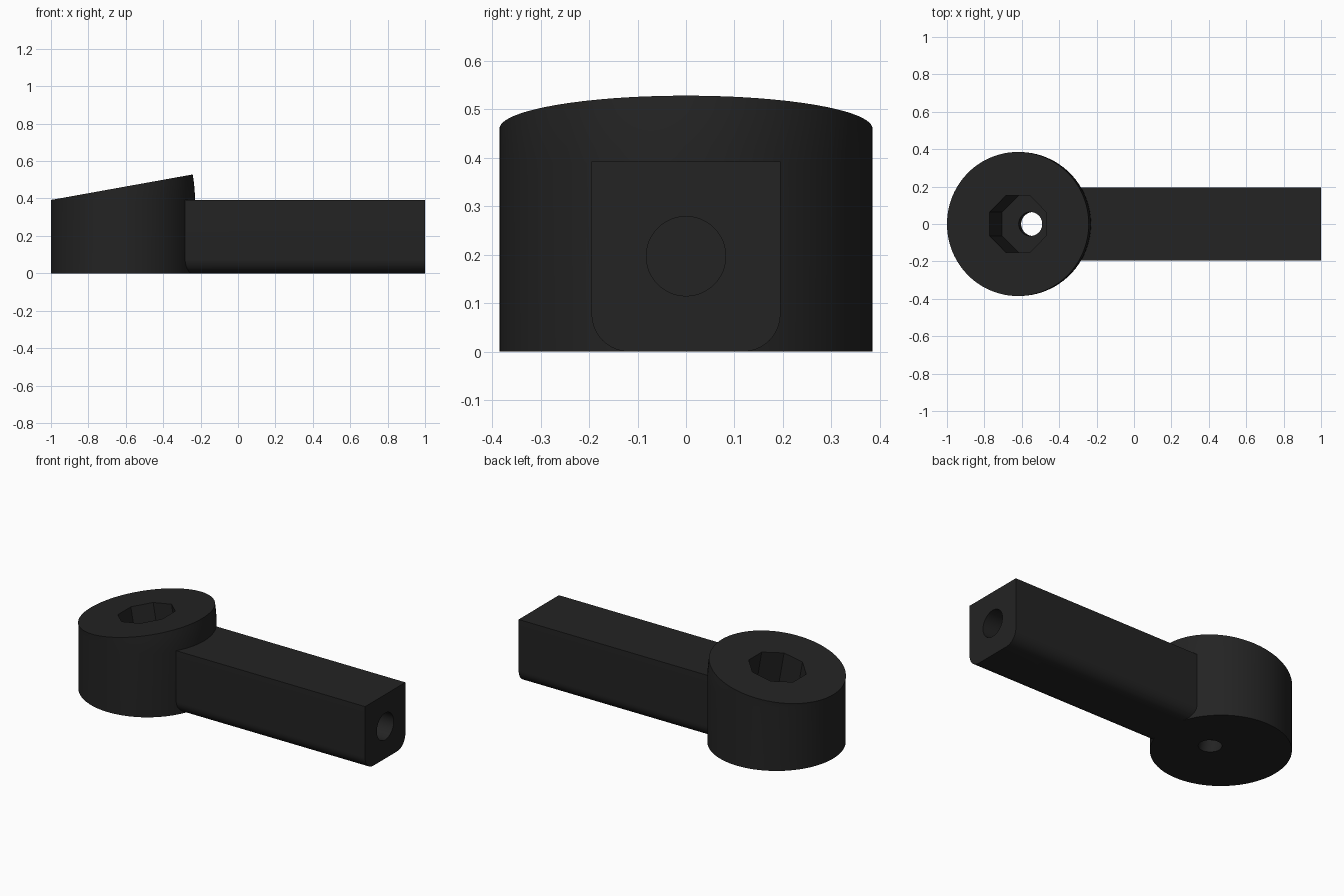
import bpy, bmesh, math
from mathutils import Matrix, Vector

if "Cube" in bpy.data.objects:
    bpy.data.objects.remove(bpy.data.objects["Cube"])

black = bpy.data.materials.new("matte_black")
black.diffuse_color = (0.017, 0.017, 0.017, 1)
black.use_nodes = True
black.node_tree.nodes["Principled BSDF"].inputs["Base Color"].default_value = black.diffuse_color

HEAD_X, HEAD_R, HEAD_H = -0.615, 0.385, 0.39
TILT = math.radians(10.2)
HINGE = Vector((HEAD_X - HEAD_R, 0, HEAD_H))


def loft(name, rings):
    """Skin a stack of matching point rings into a closed solid."""
    bm = bmesh.new()
    loops = [[bm.verts.new(p) for p in ring] for ring in rings]
    n = len(loops[0])
    for a, b in zip(loops, loops[1:]):
        for i in range(n):
            j = (i + 1) % n
            bm.faces.new((a[i], a[j], b[j], b[i]))
    bm.faces.new(loops[0][::-1])
    bm.faces.new(loops[-1])
    bmesh.ops.recalc_face_normals(bm, faces=bm.faces)
    me = bpy.data.meshes.new(name)
    bm.to_mesh(me)
    bm.free()
    me.materials.append(black)
    ob = bpy.data.objects.new(name, me)
    bpy.context.collection.objects.link(ob)
    return ob


def circle(r, n, phase=0.0):
    return [Vector((r * math.cos(2 * math.pi * i / n + phase),
                    r * math.sin(2 * math.pi * i / n + phase), 0)) for i in range(n)]


def prism(name, r, n, matrix, z0, z1, phase=0.0):
    ring = circle(r, n, phase)
    return loft(name, [[matrix @ (p + Vector((0, 0, z))) for p in ring] for z in (z0, z1)])


def combine(target, tool, operation):
    mod = target.modifiers.new(operation, 'BOOLEAN')
    mod.operation, mod.solver, mod.object = operation, 'EXACT', tool
    bpy.ops.object.select_all(action='DESELECT')
    bpy.context.view_layer.objects.active = target
    target.select_set(True)
    bpy.ops.object.modifier_apply(modifier=mod.name)
    bpy.data.objects.remove(tool)


# Round head: straight barrel, then a wedge swept about the outer edge
base = [p + Vector((HEAD_X, 0, 0)) for p in circle(HEAD_R, 96)]
rings = [base]
for k in range(5):
    rot = Matrix.Rotation(-TILT * k / 4, 4, 'Y')
    ring = []
    for p in base:
        q = HINGE + rot @ (p + Vector((0, 0, HEAD_H)) - HINGE)
        q.z += 0.0005 * k     # keeps the hinge edge from collapsing
        ring.append(q)
    rings.append(ring)
head = loft("lever_head_and_arm", rings)

# Square arm with rounded lower edges
W, H, R = 0.195, 0.393, 0.078
profile = [(W, H), (-W, H)]
for cx, start in ((-W + R, math.pi), (W - R, 1.5 * math.pi)):
    for i in range(11):
        a = start + i * math.pi / 20
        profile.append((cx + R * math.cos(a), R + R * math.sin(a)))
arm = loft("arm", [[(x, y, z) for y, z in profile] for x in (-0.35, 1.0)])
combine(head, arm, 'UNION')

# Octagonal socket square to the tilted face
cap = Vector((HEAD_X - 0.006, 0, 0.459))
frame = Matrix.Translation(cap) @ Matrix.Rotation(-TILT, 4, 'Y')
socket = prism("socket_cutter", 0.166, 8, frame, -0.38, 0.15, math.pi / 8)
combine(head, socket, 'DIFFERENCE')

# Small through hole below the socket
hole = prism("hole_cutter", 0.064, 48, frame, -0.6, -0.3)
combine(head, hole, 'DIFFERENCE')

# Bore in the end of the arm
end = Matrix.Translation((1.0, 0, 0.197)) @ Matrix.Rotation(math.pi / 2, 4, 'Y')
bore = prism("bore_cutter", 0.082, 48, end, -0.6, 0.1)
combine(head, bore, 'DIFFERENCE')

bpy.ops.object.shade_smooth_by_angle(angle=math.radians(30))
